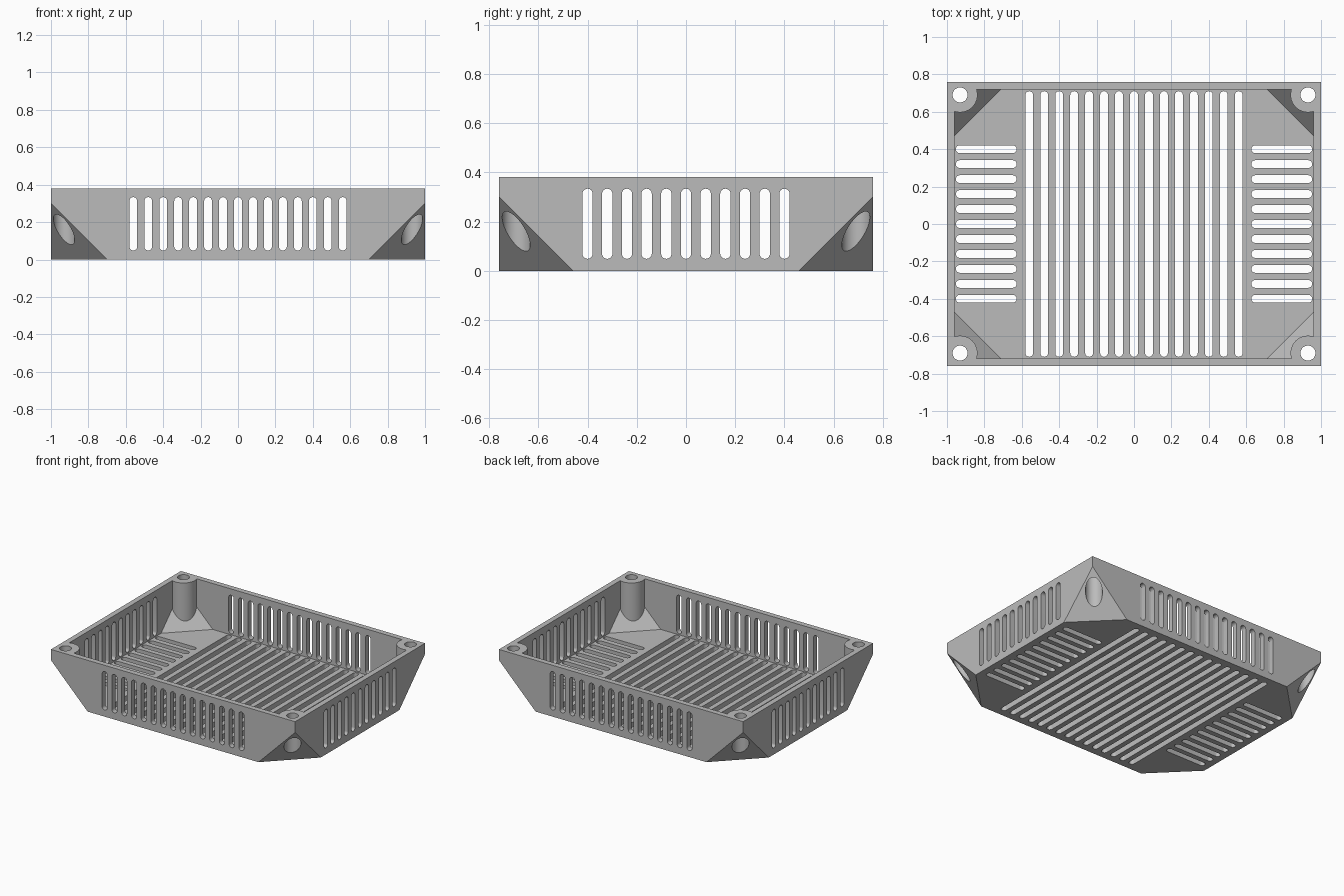
import bpy, bmesh, math
from mathutils import Vector, Matrix

if "Cube" in bpy.data.objects:
    bpy.data.objects.remove(bpy.data.objects["Cube"], do_unlink=True)

HX, HY, H, WALL = 1.0, 0.76, 0.38, 0.04
CHAMFER = 0.30           # how far the lower corner cuts reach
INSET = 0.07             # screw posts, measured in from the outer walls
SLOT_W, PITCH = 0.042, 0.08
CORNERS = [(sx, sy) for sx in (-1, 1) for sy in (-1, 1)]
X, Y, Z = Vector((1, 0, 0)), Vector((0, 1, 0)), Vector((0, 0, 1))


def to_object(name, bm):
    bmesh.ops.recalc_face_normals(bm, faces=bm.faces)
    mesh = bpy.data.meshes.new(name)
    bm.to_mesh(mesh)
    bm.free()
    ob = bpy.data.objects.new(name, mesh)
    bpy.context.collection.objects.link(ob)
    return ob


def cut_corner_box(name, margin, z0, z1):
    """Box whose four lower corners are sliced off diagonally."""
    bm = bmesh.new()
    size = (2 * (HX - margin), 2 * (HY - margin), z1 - z0)
    place = Matrix.Translation((0, 0, (z0 + z1) / 2)) @ Matrix.Diagonal((*size, 1))
    bmesh.ops.create_cube(bm, size=1, matrix=place)
    for sx, sy in CORNERS:
        normal = Vector((sx, sy, -1)).normalized()
        point = Vector((sx * HX, sy * HY, CHAMFER)) - normal * margin
        bmesh.ops.bisect_plane(bm, geom=bm.verts[:] + bm.edges[:] + bm.faces[:],
                               plane_co=point, plane_no=normal, clear_outer=True)
        bmesh.ops.holes_fill(bm, edges=[e for e in bm.edges if e.is_boundary])
    return to_object(name, bm)


def corner_cylinders(name, radius, z0, z1):
    bm = bmesh.new()
    for sx, sy in CORNERS:
        place = Matrix.Translation((sx * (HX - INSET), sy * (HY - INSET), (z0 + z1) / 2))
        bmesh.ops.create_cone(bm, cap_ends=True, segments=48, radius1=radius,
                              radius2=radius, depth=z1 - z0, matrix=place)
    return to_object(name, bm)


def add_slot(bm, centre, along, across, length, depth):
    """Round-ended prism, extruded through the wall it will cut."""
    through = along.cross(across)
    r, n = SLOT_W / 2, 12
    ring = []
    for end in (1, -1):
        for i in range(n + 1):
            a = math.pi * i / n
            ring.append(end * (along * (length / 2 - r + r * math.sin(a))
                               + across * (r * math.cos(a))))
    start = centre - through * (depth / 2)
    face = bm.faces.new([bm.verts.new(start + p) for p in ring])
    new = bmesh.ops.extrude_face_region(bm, geom=[face])["geom"]
    bmesh.ops.translate(bm, vec=through * depth,
                        verts=[v for v in new if isinstance(v, bmesh.types.BMVert)])


def subtract(target, cutter):
    mod = target.modifiers.new("cut", "BOOLEAN")
    mod.operation, mod.solver, mod.object = "DIFFERENCE", "EXACT", cutter
    bpy.context.view_layer.objects.active = target
    bpy.ops.object.modifier_apply(modifier=mod.name)
    bpy.data.objects.remove(cutter, do_unlink=True)


# Shell: outer block minus a cavity that leaves the screw posts standing
tray = cut_corner_box("vented_tray", 0, 0, H)
cavity = cut_corner_box("cavity", WALL, WALL, H + 0.1)
subtract(cavity, corner_cylinders("posts", 0.093, -0.1, H + 0.2))
subtract(tray, cavity)

# Screw holes, with wider recesses from below
subtract(tray, corner_cylinders("screw_holes", 0.04, -0.1, H + 0.1))
subtract(tray, corner_cylinders("screw_recesses", 0.057, -0.1, 0.32))

# Ventilation slots
bm = bmesh.new()
wall_mid, wall_len = 0.191, 0.285
for i in range(-7, 8):
    x = i * PITCH
    add_slot(bm, Vector((x, 0, 0.015)), Y, X, 1.42, 0.06)
    for s in (-1, 1):
        add_slot(bm, Vector((x, s * (HY - WALL / 2), wall_mid)), Z, X, wall_len, 0.06)
for i in range(-5, 6):
    y = i * PITCH
    for s in (-1, 1):
        add_slot(bm, Vector((s * 0.79, y, 0.015)), X, Y, 0.325, 0.06)
        add_slot(bm, Vector((s * (HX - WALL / 2), y, wall_mid)), Z, Y, wall_len, 0.06)
subtract(tray, to_object("slots", bm))

# Single grey finish
grey = bpy.data.materials.new("plain_grey")
grey.use_nodes = True
colour = (0.5, 0.5, 0.5, 1)
grey.diffuse_color = colour
grey.node_tree.nodes["Principled BSDF"].inputs["Base Color"].default_value = colour
tray.data.materials.clear()
tray.data.materials.append(grey)

bpy.ops.object.select_all(action="DESELECT")
tray.select_set(True)
bpy.context.view_layer.objects.active = tray
bpy.ops.object.shade_smooth_by_angle(angle=math.radians(30))
